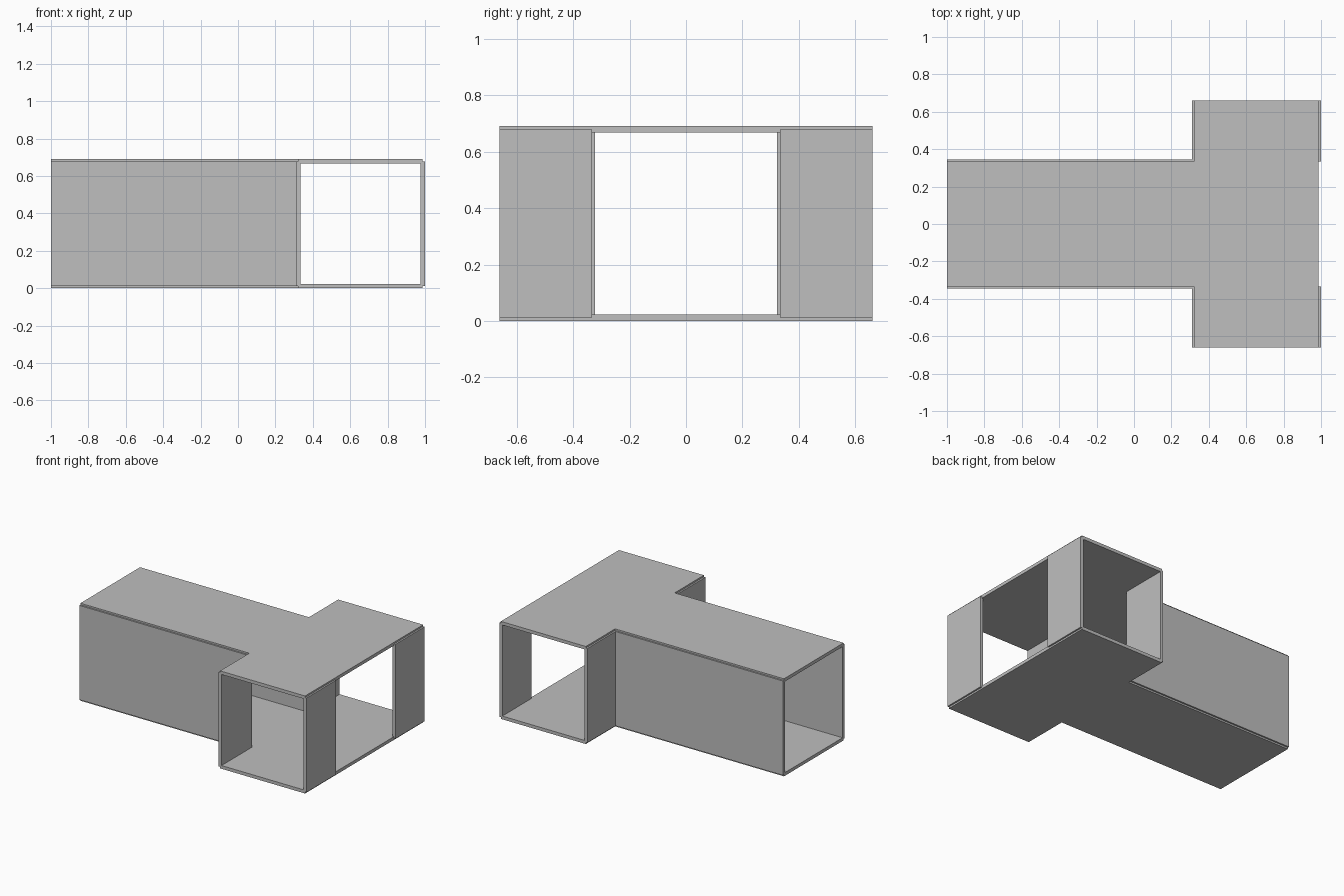
import bpy
import bmesh

T = 0.023           # sheet thickness
H = 0.69            # overall height
STEM = 0.333        # half width of stem plates
ARM = 0.66          # half length of the cross arm
X0, X1, X2 = -1.0, 0.322, 0.987   # stem end, inner corner, far plate edge
Z0, Z1 = T / 2, H - T / 2         # side sheets lap half the plate thickness

old = bpy.data.objects.get("Cube")
if old:
    bpy.data.objects.remove(old, do_unlink=True)

grey = bpy.data.materials.new("plain grey")
grey.use_nodes = True
colour = (0.52, 0.52, 0.52, 1)
grey.diffuse_color = colour
grey.node_tree.nodes["Principled BSDF"].inputs["Base Color"].default_value = colour


def sheet(name, outline, z0, z1):
    """Extrude a flat outline from z0 up to z1."""
    bm = bmesh.new()
    face = bm.faces.new([bm.verts.new((x, y, z0)) for x, y in outline])
    ext = bmesh.ops.extrude_face_region(bm, geom=[face])
    verts = [v for v in ext["geom"] if isinstance(v, bmesh.types.BMVert)]
    bmesh.ops.translate(bm, verts=verts, vec=(0, 0, z1 - z0))
    bmesh.ops.recalc_face_normals(bm, faces=bm.faces)
    mesh = bpy.data.meshes.new(name)
    bm.to_mesh(mesh)
    bm.free()
    mesh.materials.append(grey)
    obj = bpy.data.objects.new(name, mesh)
    bpy.context.collection.objects.link(obj)


def wall(name, xa, xb, ya, yb):
    sheet(name, [(xa, ya), (xb, ya), (xb, yb), (xa, yb)], Z0, Z1)


# T-shaped floor and roof
half = [(X0, STEM), (X1, STEM), (X1, ARM), (X2, ARM)]
tee = half + [(x, -y) for x, y in reversed(half)]
sheet("floor_plate", tee, 0, T)
sheet("roof_plate", tee, H - T, H)

# Side walls, the same on front and back
for side, s in (("front", -1), ("back", 1)):
    def pair(a, b):
        return sorted((s * a, s * b))
    wall(side + "_stem_wall", X0, X1, *pair(STEM - T / 2, STEM + T / 2))
    wall(side + "_inner_arm_wall", X1 - T / 2, X1 + T / 2, *pair(STEM - T / 2, ARM))
    wall(side + "_outer_arm_wall", X2 - T / 2, X2 + T / 2, *pair(STEM, ARM))
